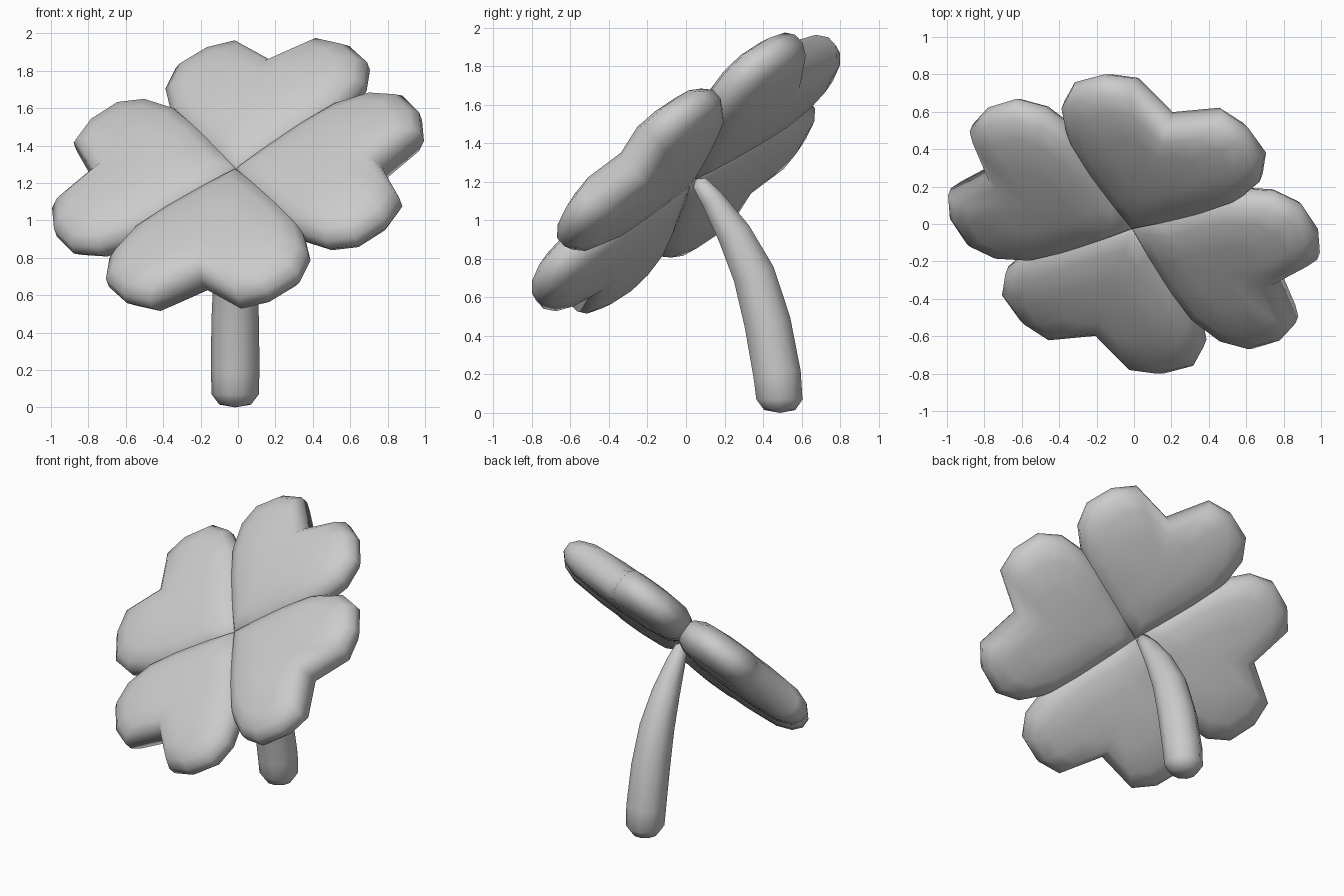
import bpy, bmesh, math
from mathutils import Vector, Matrix

if "Cube" in bpy.data.objects:
    bpy.data.objects.remove(bpy.data.objects["Cube"])

# Tilted plane of the clover head: p = towards right leaf, q = towards back leaf, n = up
n = Vector((-0.26, -0.65, 0.72)).normalized()
p = Vector((0.95, -0.30, 0.078))
p = (p - n * p.dot(n)).normalized()
q = n.cross(p)
centre = Vector((0, 0, 1.245))
frame = Matrix((p, q, n)).transposed().to_4x4()
TWIST = math.radians(-4)


def make_object(name, bm):
    bmesh.ops.recalc_face_normals(bm, faces=bm.faces)
    mesh = bpy.data.meshes.new(name)
    bm.to_mesh(mesh)
    bm.free()
    for f in mesh.polygons:
        f.use_smooth = True
    ob = bpy.data.objects.new(name, mesh)
    bpy.context.collection.objects.link(ob)
    return ob


def loft(bm, rings, start, end):
    """Skin closed rings of points and close both ends with a pole."""
    loops = [[bm.verts.new(c) for c in r] for r in rings]
    k = len(loops[0])
    for a, b in zip(loops, loops[1:]):
        for i in range(k):
            j = (i + 1) % k
            bm.faces.new((a[i], a[j], b[j], b[i]))
    for loop, pole in ((loops[0], start), (loops[-1], end)):
        v = bm.verts.new(pole)
        for i in range(k):
            bm.faces.new((loop[i], loop[(i + 1) % k], v))


# Half outline of a heart leaf (along axis, sideways), mirrored to a full one
half = [(0.10, 0.14), (0.28, 0.33), (0.46, 0.485), (0.65, 0.565), (0.81, 0.545),
        (0.94, 0.41), (0.99, 0.25)]
outline = [(-0.02, 0.0)] + half + [(0.825, 0.0)] + [(s, -w) for s, w in reversed(half)]
MID = 0.53
levels = [(0.4, -0.135), (0.75, -0.12), (0.92, -0.083), (1.0, -0.03),
          (1.0, 0.03), (0.92, 0.083), (0.75, 0.12), (0.4, 0.135)]


def leaf_ring(scale, h):
    ring = []
    for s, w in outline:
        s2 = MID + (s - MID) * scale
        thin = 0.75 + 0.25 * min(1, max(0, s2) / 0.45)     # thinner towards the centre
        ring.append((s2, w * scale, h * thin))
    return ring


# Four leaves around the centre
for i, name in enumerate(("leaf_right", "leaf_back", "leaf_left", "leaf_front")):
    bm = bmesh.new()
    loft(bm, [leaf_ring(*l) for l in levels], (MID, 0, -0.137), (MID, 0, 0.137))
    ob = make_object(name, bm)
    turn = Matrix.Rotation(i * math.pi / 2 + TWIST, 4, 'Z')
    ob.matrix_world = Matrix.Translation(centre) @ frame @ turn

# Curved stem: y, z, radius
path = [(0.487, 0.015, 0.085), (0.485, 0.07, 0.126), (0.473, 0.20, 0.130),
        (0.423, 0.47, 0.127), (0.352, 0.72, 0.115), (0.250, 0.93, 0.093),
        (0.135, 1.11, 0.063), (0.070, 1.195, 0.043)]
rings = []
for i, (y, z, r) in enumerate(path):
    a, b = path[max(i - 1, 0)], path[min(i + 1, len(path) - 1)]
    t = Vector((0, b[0] - a[0], b[1] - a[1])).normalized()
    if i < 2:
        t = Vector((0, 0, 1))
    side = Vector((1, 0, 0))
    up = t.cross(side)
    c = Vector((-0.015, y, z))
    rings.append([c + r * (math.cos(k * math.pi / 5) * side + math.sin(k * math.pi / 5) * up)
                  for k in range(10)])
bm = bmesh.new()
loft(bm, rings, (-0.015, 0.487, 0.0), (-0.015, 0.05, 1.215))
make_object("stem", bm)
